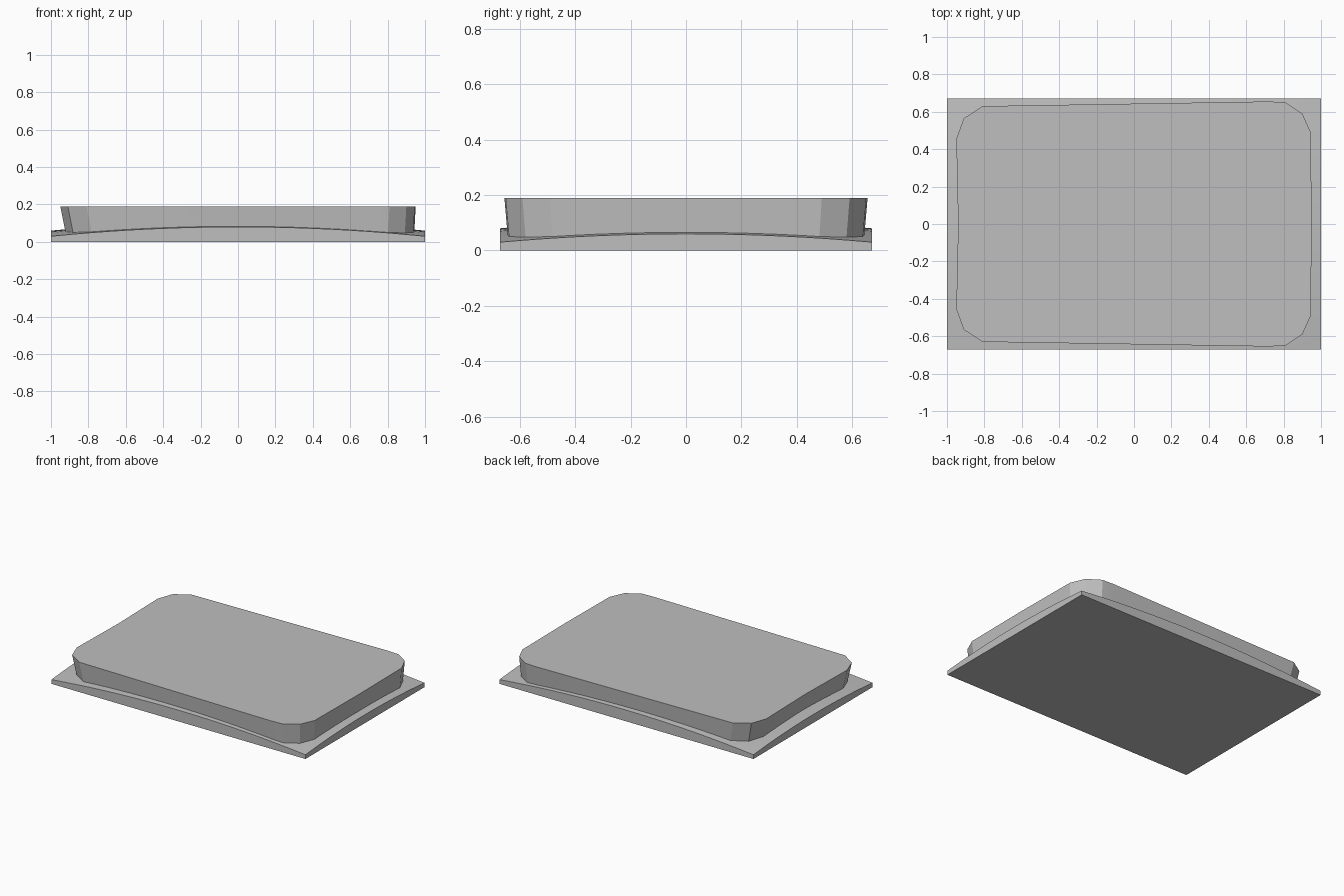
import bpy
import bmesh

cube = bpy.data.objects.get("Cube")
if cube:
    bpy.data.objects.remove(cube, do_unlink=True)

grey = bpy.data.materials.new("plain_grey")
grey.use_nodes = True
colour = (0.52, 0.52, 0.52, 1)
grey.diffuse_color = colour
grey.node_tree.nodes["Principled BSDF"].inputs["Base Color"].default_value = colour

HALF_X, HALF_Y = 1.0, 0.67
TOP = 0.19


def finish(name, bm):
    bmesh.ops.recalc_face_normals(bm, faces=bm.faces)
    mesh = bpy.data.meshes.new(name)
    bm.to_mesh(mesh)
    bm.free()
    mesh.materials.append(grey)
    obj = bpy.data.objects.new(name, mesh)
    bpy.context.collection.objects.link(obj)
    bpy.context.view_layer.objects.active = obj
    obj.select_set(True)
    bpy.ops.object.shade_smooth_by_angle(angle=0.2)
    obj.select_set(False)


def crown(x, y):
    """Height of the gently arched upper face of the base."""
    return 0.03 + 0.05 * (1 - (x / HALF_X) ** 2) + 0.03 * (1 - (y / HALF_Y) ** 2)


# Base slab: flat underside, arched upper face
bm = bmesh.new()
bmesh.ops.create_grid(bm, x_segments=20, y_segments=16, size=1)
for v in bm.verts:
    v.co.x *= HALF_X
    v.co.y *= HALF_Y
    v.co.z = crown(v.co.x, v.co.y)
rim = [e for e in bm.edges if e.is_boundary]
skirt = bmesh.ops.extrude_edge_only(bm, edges=rim)["geom"]
for v in skirt:
    if isinstance(v, bmesh.types.BMVert):
        v.co.z = 0
bmesh.ops.holes_fill(bm, edges=[e for e in bm.edges if e.is_boundary], sides=0)
finish("base_slab", bm)

# Raised platform: chamfered outline, sides tapering inward below
half = [(0.95, 0), (0.945, 0.49), (0.9, 0.59), (0.81, 0.65), (0.72, 0.655),
        (-0.81, 0.63), (-0.91, 0.565), (-0.95, 0.455), (-0.94, 0)]
outline = half + [(x, -y) for x, y in reversed(half[1:-1])]
bm = bmesh.new()
upper = [bm.verts.new((x, y, TOP)) for x, y in outline]
lower = [bm.verts.new((x + (0.03 if x < 0 else -0.008), y * 0.98, 0.04))
         for x, y in outline]
bm.faces.new(upper)
bm.faces.new(lower[::-1])
for i in range(len(outline)):
    j = (i + 1) % len(outline)
    bm.faces.new((upper[i], lower[i], lower[j], upper[j]))
finish("raised_platform", bm)
